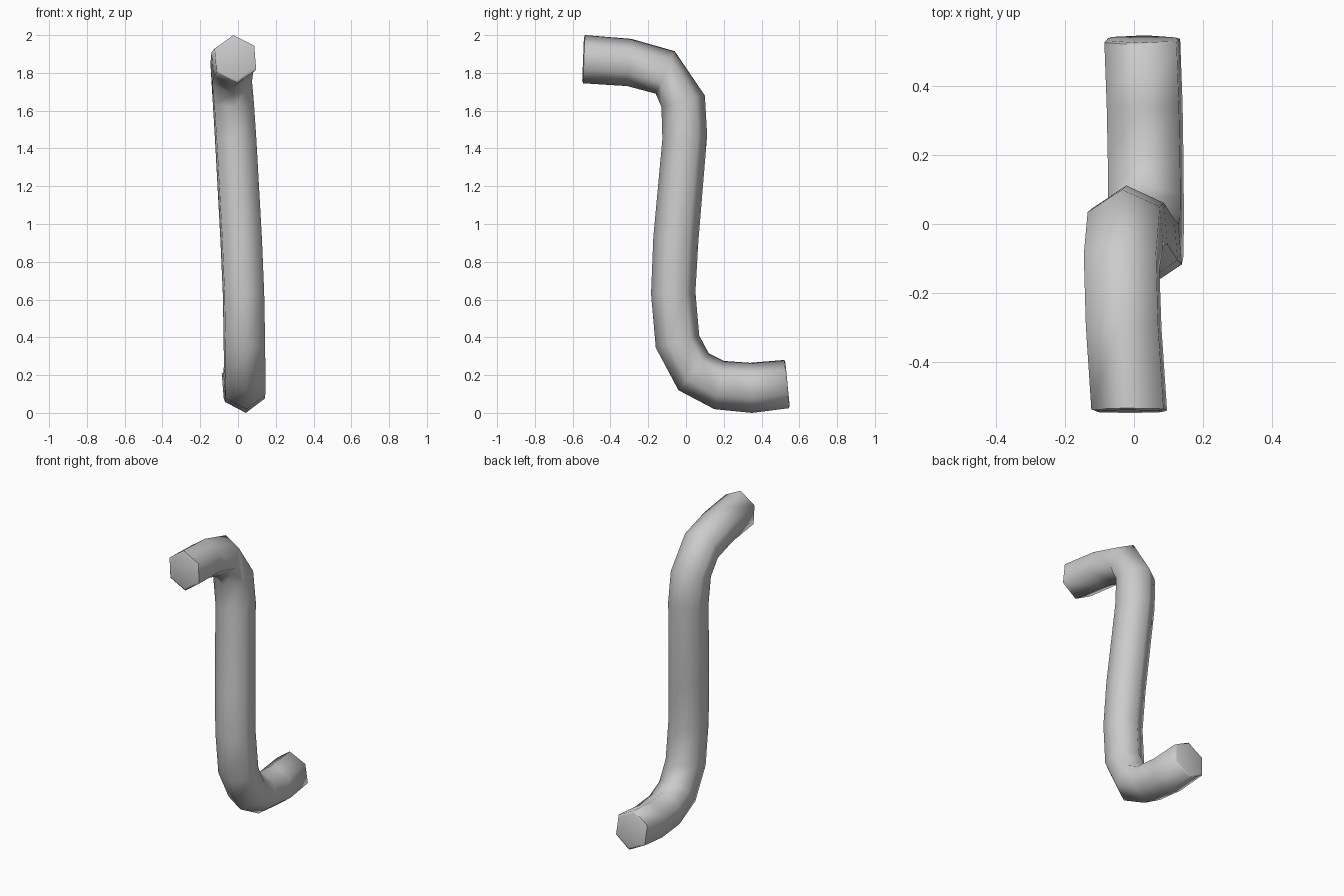
import bpy, bmesh, math
from mathutils import Vector

if "Cube" in bpy.data.objects:
    bpy.data.objects.remove(bpy.data.objects["Cube"])

# Stations along the bent bar: ridge A (y, z), opposite ridge B (y, z), centre x
STATIONS = [
    (-0.535, 2.00, -0.545, 1.745, -0.014),
    (-0.29, 1.98, -0.31, 1.73, -0.030),
    (-0.06, 1.915, -0.16, 1.69, -0.036),
    (0.10, 1.68, -0.13, 1.62, -0.025),
    (0.112, 1.47, -0.125, 1.45, -0.013),
    (0.065, 0.90, -0.173, 0.93, 0.017),
    (0.05, 0.64, -0.185, 0.63, 0.029),
    (0.07, 0.41, -0.16, 0.345, 0.034),
    (0.12, 0.315, -0.04, 0.12, 0.035),
    (0.20, 0.275, 0.15, 0.02, 0.034),
    (0.34, 0.265, 0.35, 0.00, 0.031),
    (0.52, 0.28, 0.545, 0.025, 0.024),
]
HALF_WIDTH = 0.105
ROLL = 0.08          # slight twist of the hexagon around the bar

bm = bmesh.new()


def hex_ring(ay, az, by, bz, x):
    """Six-sided section with two ridges lying on the bend plane."""
    mid = Vector((x, (ay + by) / 2, (az + bz) / 2))
    up = Vector((0, (ay - by) / 2, (az - bz) / 2))
    ring = []
    for k in range(6):
        a = k * math.pi / 3
        side = HALF_WIDTH * math.sin(a) / math.sin(math.pi / 3)
        co = mid + up * math.cos(a) + Vector((side, 0, 0))
        co += up.normalized() * side * ROLL - Vector((ROLL * up.length * math.cos(a), 0, 0))
        ring.append(bm.verts.new(co))
    return ring


# Bar skin
rings = [hex_ring(*s) for s in STATIONS]
for r0, r1 in zip(rings, rings[1:]):
    for k in range(6):
        n = (k + 1) % 6
        bm.faces.new((r0[k], r0[n], r1[n], r1[k]))

# End caps with a fine chamfered rim
caps = [bm.faces.new(rings[0]), bm.faces.new(rings[-1])]
bmesh.ops.recalc_face_normals(bm, faces=bm.faces[:])
bmesh.ops.inset_individual(bm, faces=caps, thickness=0.015, depth=0.005)

mesh = bpy.data.meshes.new("bent_bar")
bm.to_mesh(mesh)
bm.free()
bar = bpy.data.objects.new("bent_bar", mesh)
bpy.context.collection.objects.link(bar)
bpy.context.view_layer.objects.active = bar
bar.select_set(True)
bpy.ops.object.shade_smooth_by_angle(angle=math.radians(68))
